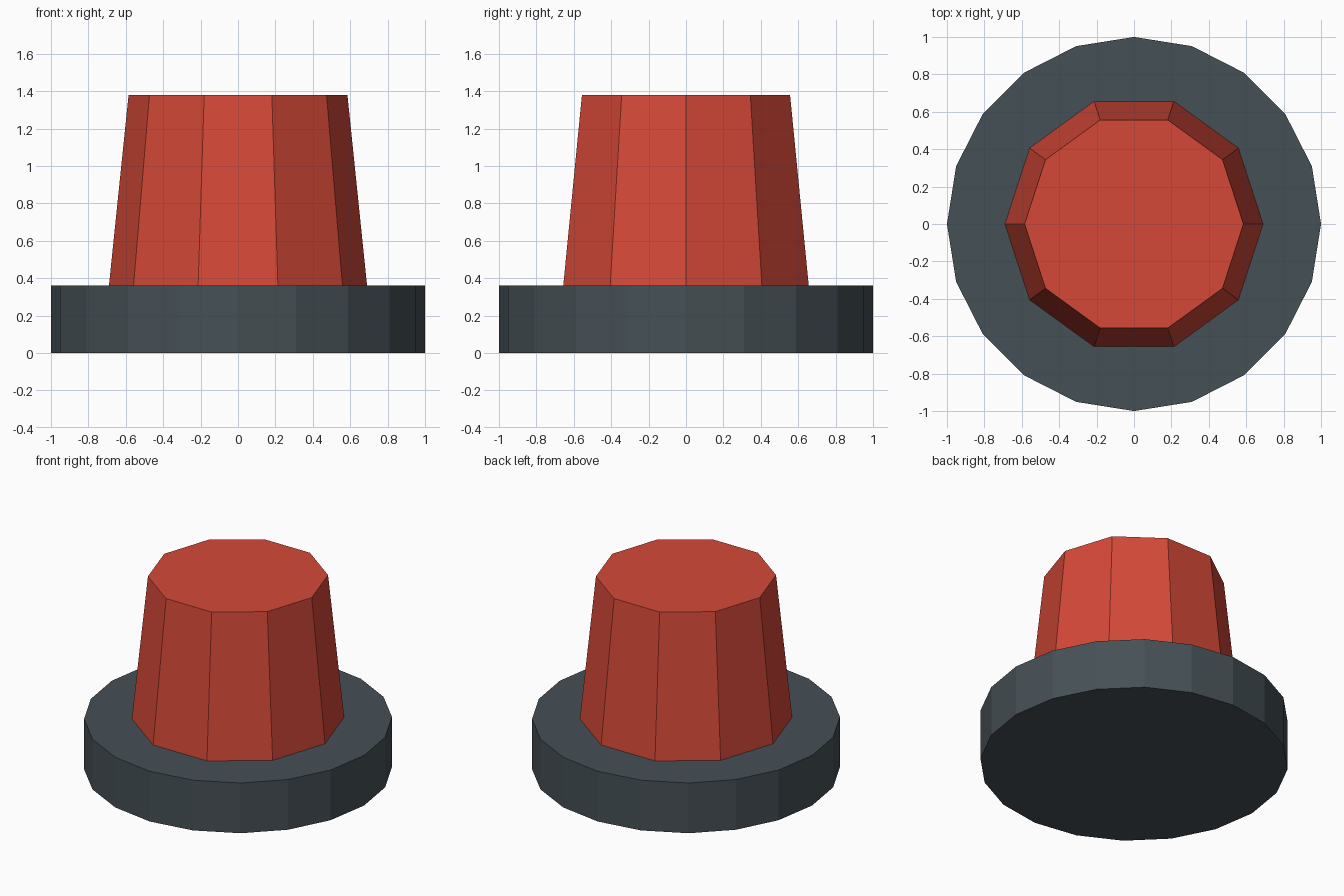
import bpy
import bmesh
from math import cos, sin, tau

cube = bpy.data.objects.get("Cube")
if cube:
    bpy.data.objects.remove(cube, do_unlink=True)


def make_material(name, rgb):
    mat = bpy.data.materials.new(name)
    mat.use_nodes = True
    color = (*rgb, 1.0)
    mat.diffuse_color = color
    mat.node_tree.nodes["Principled BSDF"].inputs["Base Color"].default_value = color
    return mat


def frustum(name, sides, rings, mat):
    """Flat-sided solid through (radius, height) rings, first corner on +x."""
    bm = bmesh.new()
    loops = [[bm.verts.new((r * cos(tau * i / sides), r * sin(tau * i / sides), z))
              for i in range(sides)] for r, z in rings]
    for low, high in zip(loops, loops[1:]):
        for i in range(sides):
            j = (i + 1) % sides
            bm.faces.new((low[i], low[j], high[j], high[i]))
    bm.faces.new(loops[0][::-1])
    bm.faces.new(loops[-1])
    mesh = bpy.data.meshes.new(name)
    bm.to_mesh(mesh)
    bm.free()
    mesh.materials.append(mat)
    obj = bpy.data.objects.new(name, mesh)
    bpy.context.collection.objects.link(obj)
    return obj


red = make_material("button red", (0.66, 0.066, 0.039))
slate = make_material("slate grey", (0.06, 0.08, 0.092))

BASE_TOP = 0.36

# Round base plate
frustum("base", 20, [(1.0, 0.0), (1.0, BASE_TOP)], slate)

# Tapered button standing on the base
frustum("button", 10, [(0.69, BASE_TOP), (0.585, 1.38)], red)
